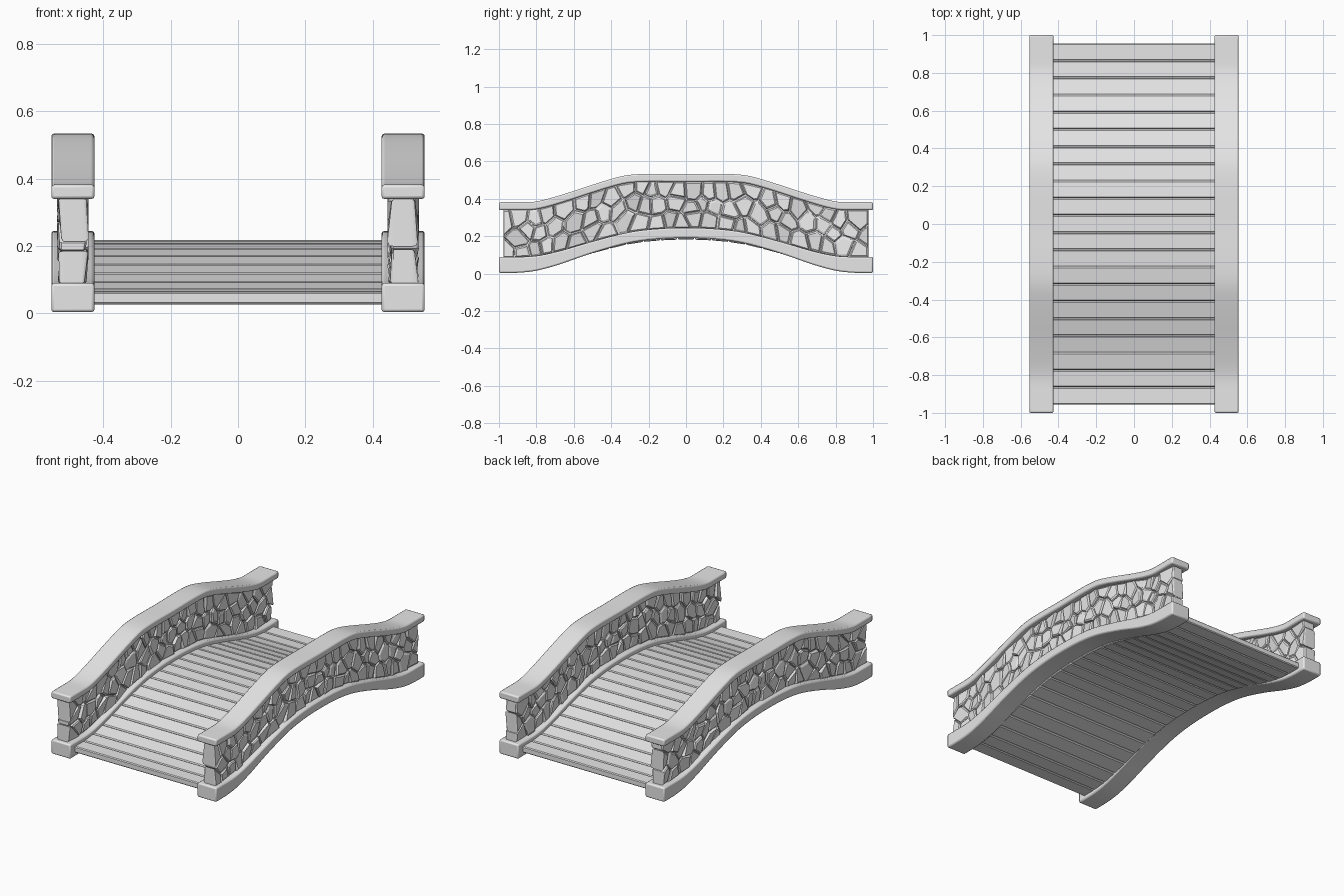
import bpy, bmesh, math, random
from mathutils import Vector

random.seed(7)
cube = bpy.data.objects.get("Cube")
if cube:
    bpy.data.objects.remove(cube, do_unlink=True)

stone_grey = bpy.data.materials.new("light_grey")
stone_grey.use_nodes = True
GREY = (0.8, 0.8, 0.8, 1)
stone_grey.diffuse_color = GREY
stone_grey.node_tree.nodes["Principled BSDF"].inputs["Base Color"].default_value = GREY

# Heights along half the span, mirrored about the crown
STATIONS = [0, 0.15, 0.3, 0.5, 0.7, 0.8, 0.88, 1.0]
CURB_LOW = [0.19, 0.185, 0.165, 0.11, 0.042, 0.016, 0.006, 0.004]
CURB_TOP = [0.245, 0.24, 0.222, 0.172, 0.115, 0.095, 0.09, 0.09]
RAIL_STATIONS = [0, 0.27, 0.33, 0.4, 0.7, 0.78, 0.84, 1.0]
RAIL_TOP = [0.532, 0.531, 0.524, 0.506, 0.411, 0.39, 0.382, 0.382]
RAIL_THICK = 0.042
WALL_X = 0.49


def curve(stations, heights):
    """Smooth height function through the points (monotone Hermite)."""
    n = len(stations)
    slope = [(heights[i + 1] - heights[i]) / (stations[i + 1] - stations[i]) for i in range(n - 1)]
    tan = [0] + [(slope[i - 1] + slope[i]) / 2 if slope[i - 1] * slope[i] > 0 else 0
                 for i in range(1, n - 1)] + [0]

    def height(y):
        y = min(abs(y), 1.0)
        i = max(k for k in range(n - 1) if stations[k] <= y)
        d = stations[i + 1] - stations[i]
        t = (y - stations[i]) / d
        s = t * t * (3 - 2 * t)
        return (heights[i] * (1 - s) + heights[i + 1] * s
                + d * tan[i] * t * (1 - t) ** 2 - d * tan[i + 1] * t * t * (1 - t))
    return height


curb_low = curve(STATIONS, CURB_LOW)
curb_top = curve(STATIONS, CURB_TOP)
rail_top = curve(RAIL_STATIONS, RAIL_TOP)


def rail_low(y):
    return rail_top(y) - RAIL_THICK


def finish(name, bm, bevel=0, segments=2, smooth=False):
    bmesh.ops.recalc_face_normals(bm, faces=bm.faces)
    mesh = bpy.data.meshes.new(name)
    bm.to_mesh(mesh)
    bm.free()
    mesh.materials.append(stone_grey)
    ob = bpy.data.objects.new(name, mesh)
    bpy.context.collection.objects.link(ob)
    if smooth:
        bpy.ops.object.select_all(action="DESELECT")
        ob.select_set(True)
        bpy.context.view_layer.objects.active = ob
        bpy.ops.object.shade_smooth_by_angle(angle=math.radians(25))
    if bevel:
        mod = ob.modifiers.new("Bevel", "BEVEL")
        mod.width = bevel
        mod.segments = segments
        mod.limit_method = "ANGLE"
        mod.angle_limit = math.radians(50)
    return ob


def loft(bm, rings):
    """Skin a list of equal rings and cap both ends."""
    rows = [[bm.verts.new(p) for p in ring] for ring in rings]
    n = len(rows[0])
    for a, b in zip(rows, rows[1:]):
        for i in range(n):
            bm.faces.new((a[i], a[(i + 1) % n], b[(i + 1) % n], b[i]))
    bm.faces.new(rows[0])
    bm.faces.new(rows[-1])


def strip(bm, x, half, y0, y1, low, top, steps):
    """Rectangular section swept along the bridge between two height curves."""
    rings = []
    for k in range(steps + 1):
        y = y0 + (y1 - y0) * k / steps
        rings.append([(x - half, y, low(y)), (x + half, y, low(y)),
                      (x + half, y, top(y)), (x - half, y, top(y))])
    loft(bm, rings)


def clip(poly, point, normal):
    """Keep the part of a convex polygon behind a line."""
    out = []
    for a, b in zip(poly, poly[1:] + poly[:1]):
        da, db = (a - point).dot(normal), (b - point).dot(normal)
        if da <= 0:
            out.append(a)
        if da * db < 0:
            out.append(a.lerp(b, da / (da - db)))
    return out


def stone_cells(length, height):
    """Irregular convex cells filling a length by height rectangle."""
    rows, cols = 3, 25
    seeds = []
    for r in range(rows):
        for c in range(cols):
            u = (c + 0.25 + 0.5 * (r % 2) + random.uniform(-0.38, 0.38)) / cols
            v = (r + 0.5 + random.uniform(-0.38, 0.38)) / rows
            seeds.append(Vector(((u - 0.5) * length, v * height)))
    h = length / 2
    for s in seeds:
        cell = [Vector(p) for p in ((-h, 0), (h, 0), (h, height), (-h, height))]
        for o in seeds:
            if o is not s and (o - s).length < 0.4:
                cell = clip(cell, (o + s) / 2, o - s)
        if len(cell) > 2:
            yield cell


def add_stone(bm, x, cell, height):
    """One faceted stone, showing a tilted face on both sides of the wall."""
    mid = sum(cell, Vector((0, 0))) / len(cell)
    size = max((p - mid).length for p in cell)

    def ring(shrink, depth):
        pts = []
        for p in cell:
            q = mid + (p - mid) * max(0.2, 1 - shrink / size)
            low, top = curb_top(q.x) - 0.004, rail_low(q.x) + 0.004
            pts.append((x + depth(q - mid), q.x, low + (top - low) * q.y / height))
        return pts

    def side(sign):
        a, b = random.uniform(-0.22, 0.22), random.uniform(-0.22, 0.22)
        base = random.uniform(0.037, 0.043)
        face = lambda d: sign * max(0.034, min(0.047, base + a * d.x + b * d.y))
        return [ring(0.004, lambda d: sign * 0.028),
                ring(0.006, lambda d: sign * (abs(face(d)) - 0.006)),
                ring(random.uniform(0.012, 0.02), face)]

    loft(bm, side(-1)[::-1] + side(1))


for side, x in (("left", WALL_X), ("right", -WALL_X)):
    # Curb and handrail
    bm = bmesh.new()
    strip(bm, x, 0.064, -1, 1, curb_low, curb_top, 64)
    finish(side + "_curb", bm, 0.008, smooth=True)
    bm = bmesh.new()
    strip(bm, x, 0.064, -1, 1, rail_low, rail_top, 64)
    finish(side + "_handrail", bm, 0.008, smooth=True)
    # Mortar core
    bm = bmesh.new()
    strip(bm, x, 0.029, -0.962, 0.962, lambda y: curb_top(y) - 0.01,
          lambda y: rail_low(y) + 0.01, 48)
    finish(side + "_wall_core", bm)
    # Stones
    bm = bmesh.new()
    for cell in stone_cells(1.955, 0.255):
        add_stone(bm, x, cell, 0.255)
    finish(side + "_wall_stones", bm)

# Deck planks
PLANKS, HALF_DECK, GAP = 21, 0.956, 0.0015
pitch = 2 * HALF_DECK / PLANKS
bm = bmesh.new()
for i in range(PLANKS):
    y0 = -HALF_DECK + i * pitch
    strip(bm, 0, 0.432, y0 + GAP, y0 + pitch - GAP,
          lambda y: curb_top(y) - 0.063, lambda y: curb_top(y) - 0.026, 1)
finish("deck_planks", bm, 0.005, 1)
